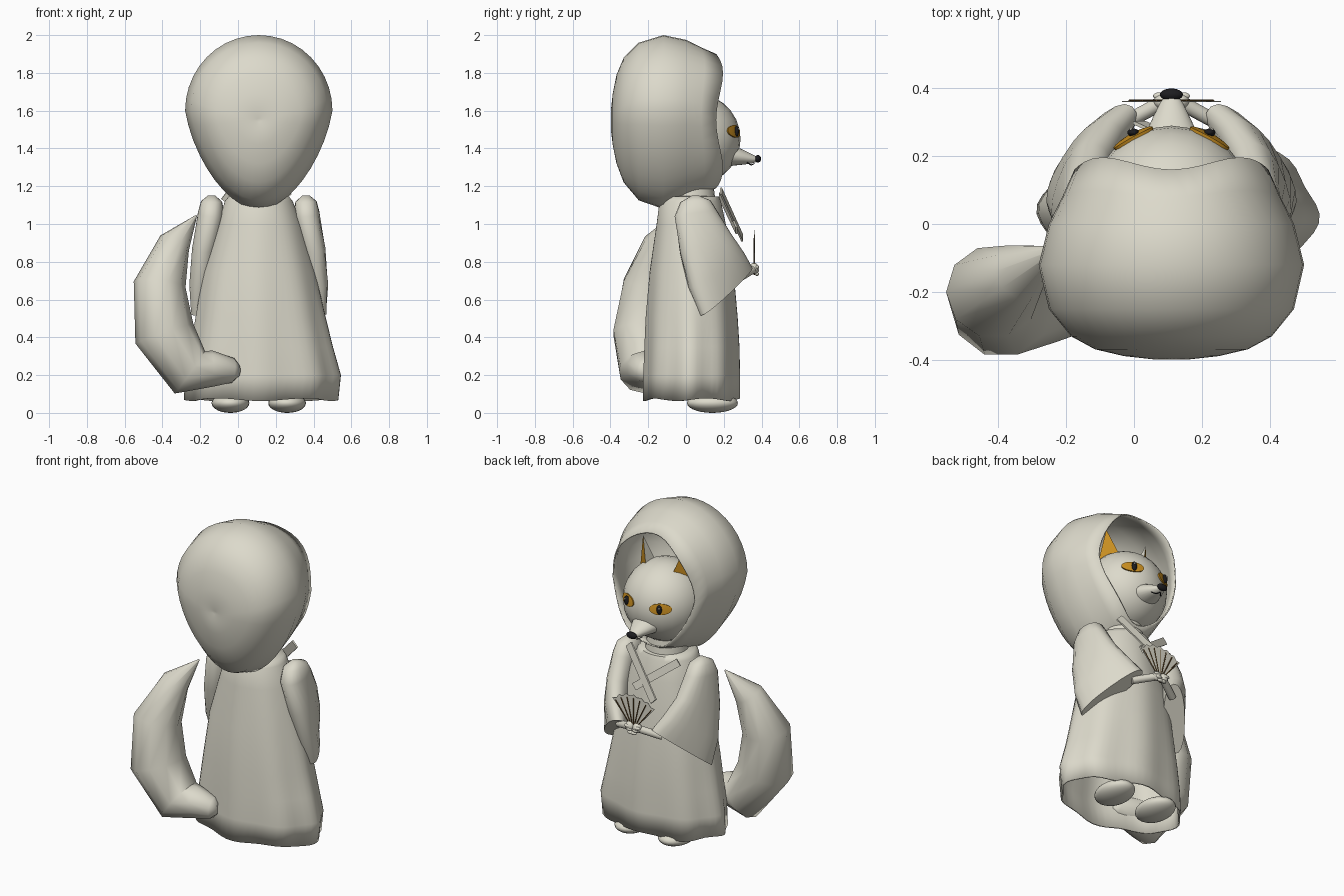
import bpy, bmesh, math
from mathutils import Vector

if "Cube" in bpy.data.objects:
    bpy.data.objects.remove(bpy.data.objects["Cube"])

V = Vector
CX = 0.11                          # centre line of the figure
HEAD, R = V((CX, 0.047, 1.45)), 0.242


def material(name, rgb):
    m = bpy.data.materials.new(name)
    m.use_nodes = True
    m.diffuse_color = (*rgb, 1)
    m.node_tree.nodes["Principled BSDF"].inputs["Base Color"].default_value = (*rgb, 1)
    return m


cream = material("cream", (0.72, 0.70, 0.60))
amber = material("amber", (0.58, 0.27, 0.015))
black = material("black", (0.012, 0.012, 0.014))
brown = material("dark_brown", (0.09, 0.045, 0.01))


def finish(ob, mat, angle=50):
    ob.data.materials.append(mat)
    bpy.ops.object.select_all(action='DESELECT')
    ob.select_set(True)
    bpy.context.view_layer.objects.active = ob
    if angle:
        bpy.ops.object.shade_smooth_by_angle(angle=math.radians(angle))
    return ob


def from_bmesh(name, bm, mat, angle=50):
    bmesh.ops.recalc_face_normals(bm, faces=bm.faces)
    me = bpy.data.meshes.new(name)
    bm.to_mesh(me)
    bm.free()
    ob = bpy.data.objects.new(name, me)
    bpy.context.collection.objects.link(ob)
    return finish(ob, mat, angle)


def loft(name, rings, mat, caps=(True, True), angle=50, thick=0):
    """Skin a list of closed rings of points."""
    bm = bmesh.new()
    rows = [[bm.verts.new(p) for p in ring] for ring in rings]
    for a, b in zip(rows, rows[1:]):
        for i in range(len(a)):
            j = (i + 1) % len(a)
            bm.faces.new((a[i], a[j], b[j], b[i]))
    for cap, row in zip(caps, (rows[0], rows[-1])):
        if cap:
            bm.faces.new(row)
    ob = from_bmesh(name, bm, mat, angle)
    if thick:
        mod = ob.modifiers.new("thickness", 'SOLIDIFY')
        mod.thickness = thick
    return ob


def turns(n):
    return [math.tau * i / n for i in range(n)]


def ellipse(c, u, v, n=24, power=1):
    """Ring of points; a power under 1 squares the ellipse."""
    soft = lambda k: math.copysign(abs(k) ** power, k)
    return [V(c) + V(u) * soft(math.cos(a)) + V(v) * soft(math.sin(a)) for a in turns(n)]


def ball(name, loc, size, mat):
    bpy.ops.mesh.primitive_uv_sphere_add(segments=24, ring_count=14, location=loc)
    ob = bpy.context.object
    ob.name, ob.scale = name, size
    return finish(ob, mat, 80)


def tube(name, points, radius, mat, n=8):
    d = (V(points[-1]) - V(points[0])).normalized()
    u = d.orthogonal().normalized() * radius
    return loft(name, [ellipse(p, u, d.cross(u), n) for p in points], mat)


def strip(name, a, b, width, thick, mat):
    """Flat band from a to b, lying on the chest."""
    d = (V(b) - V(a)).normalized()
    side = d.cross(V((0, 1, 0))).normalized()
    out = side.cross(d) * thick / 2
    side = side * width / 2
    ring = lambda p: [V(p) + side + out, V(p) - side + out, V(p) - side - out, V(p) + side - out]
    return loft(name, [ring(a), ring(b)], mat, angle=0)


# Hood: egg-shaped rings from the back pole to the open, waved rim
hood = [(-.39, .012, 1.56, 1.55, 1.54), (-.398, .05, 1.6, 1.55, 1.5), (-.388, .14, 1.69, 1.56, 1.42),
        (-.368, .225, 1.79, 1.57, 1.32), (-.33, .295, 1.88, 1.58, 1.22), (-.25, .36, 1.96, 1.6, 1.125),
        (-.12, .39, 2.0, 1.6, 1.08), (0, .36, 1.975, 1.6, 1.12), (.09, .32, 1.935, 1.58, 1.15),
        (.178, .285, 1.9, 1.55, 1.19)]
rings = []
for y, rx, top, mid, low in hood:
    ring = []
    for a in turns(40):
        c, s = math.cos(a), math.sin(a)
        x = CX + rx * c * (1 + 0.22 * min(s, 0))
        wave = -0.018 * math.cos(4 * a) * max(0, y / 0.178)
        ring.append((x, y + wave, mid + s * ((top - mid) if s > 0 else (mid - low))))
    rings.append(ring)
loft("hood", rings, cream, caps=(True, False), angle=80, thick=0.008)

# Robe: hollow flared rings with soft folds towards the hem
robe = [(.07, -.275, .52, -.22, .28), (.2, -.27, .535, -.22, .28), (.35, -.245, .495, -.215, .278),
        (.5, -.22, .46, -.21, .27), (.75, -.18, .405, -.19, .25), (1.0, -.105, .335, -.155, .21),
        (1.12, -.07, .29, -.14, .185), (1.145, -.05, .27, -.125, .175), (1.15, .03, .19, -.04, .1)]
rings = []
for z, x0, x1, y0, y1 in robe:
    ring = []
    fold = 0.035 * max(0, 1 - z / 1.1)
    for a in turns(56):
        k = 1 + fold * math.cos(8 * a + 0.5)
        hem = 0.007 * math.sin(5 * a) if z < 0.1 else 0
        ring.append(((x0 + x1) / 2 + (x1 - x0) / 2 * k * math.cos(a),
                     (y0 + y1) / 2 + (y1 - y0) / 2 * k * math.sin(a), z + hem))
    rings.append(ring)
loft("robe", rings, cream, caps=(False, True), angle=60, thick=0.01)

# Neck collar and crossed lapels
loft("neck_collar", [ellipse((CX, .03, z), (r, 0, 0), (0, r, 0)) for z, r in
                     ((1.1, .13), (1.17, .12), (1.25, .11))], cream)
strip("outer_lapel", (.265, .185, 1.175), (.015, .298, .925), .05, .01, cream)
strip("inner_lapel", (-.075, .18, 1.15), (.17, .268, .965), .045, .01, cream)

# Sleeves, hands and feet, mirrored about the centre line.
# Each sleeve ring: front edge, back edge, half thickness
sleeve = [((.25, .07, 1.15), (.25, .03, 1.15), .02), ((.25, .13, 1.125), (.25, -.03, 1.115), .056),
          ((.245, .165, 1.07), (.26, -.06, 1.04), .07), ((.22, .235, .95), (.31, -.03, .85), .074),
          ((.17, .3, .85), (.34, .02, .66), .075), ((.115, .345, .77), (.345, .08, .515), .06)]
for side, label in ((1, "left"), (-1, "right")):
    place = lambda p: V((CX + side * p[0], p[1], p[2]))
    rings = []
    for i, (f, b, t) in enumerate(sleeve):
        f, b = place(f), place(b)
        k, m = min(i + 1, len(sleeve) - 1), max(i - 1, 0)
        mids = [(place(sleeve[q][0]) + place(sleeve[q][1])) / 2 for q in (m, k)]
        normal = (f - b).cross(mids[1] - mids[0]).normalized()
        rings.append(ellipse((f + b) / 2, (f - b) / 2, normal * t, 20, .85))
    loft(label + "_sleeve", rings, cream, angle=55)
    tube(label + "_wrist", [place((.15, .29, .72)), place((.03, .355, .76))], .022, cream, 12)
    ball(label + "_hand", place((.025, .36, .765)), (.028, .024, .03), cream)
    for n in range(3):
        ball(label + "_finger", place((.01 + .012 * n, .376, .735 + .018 * n)), (.02, .011, .01), cream)
    ball(label + "_foot", place((.15, .14, .052)), (.1, .135, .052), cream)

    # Ears turned outwards, with inset coloured front faces
    tip = place((.145, .06, 1.81))
    base = [place((.085, .115, 1.63)), place((.18, .035, 1.61)), place((.08, .01, 1.63))]
    bm = bmesh.new()
    vs = [bm.verts.new(p) for p in [*base, tip]]
    for idx in ((0, 1, 3), (1, 2, 3), (2, 0, 3), (0, 1, 2)):
        bm.faces.new([vs[i] for i in idx])
    bm.faces.ensure_lookup_table()
    bmesh.ops.inset_individual(bm, faces=[bm.faces[0]], thickness=.015)
    bm.faces.ensure_lookup_table()
    bm.faces[0].material_index = 1
    from_bmesh(label + "_ear", bm, cream, 0).data.materials.append(amber)

    # Eyes: thin discs wrapped on the head, with raised pupils
    rings = []
    for k, lift in ((1, -.002), (1, .007), (.66, .007), (.33, .007), (.02, .007)):
        ring = []
        for a in turns(24):
            d = V((side * .11 + k * .056 * math.cos(a), 0, .04 + k * .032 * math.sin(a)))
            d.y = math.sqrt(R * R - d.x ** 2 - d.z ** 2)
            ring.append(HEAD + d.normalized() * (R + lift))
        rings.append(ring)
    loft(label + "_eye", rings, amber, caps=(False, True))
    look = V((side * .108, math.sqrt(R * R - .108 ** 2 - .04 ** 2), .04)).normalized()
    pupil = HEAD + look * (R + .01)
    ball(label + "_pupil", pupil, (.017, .012, .028), black)
    ball(label + "_eye_highlight", pupil + V((.006 * side, .009, .011)), (.005, .005, .006), cream)

# Head, snout, nose and mouth
ball("head", HEAD, (R, R, R), cream)
snout = [(.19, .1, .066, 1.365), (.25, .084, .054, 1.363), (.31, .056, .037, 1.352),
         (.355, .034, .022, 1.344), (.378, .018, .012, 1.343)]
loft("snout", [ellipse((CX, y, z), (rx, 0, 0), (0, 0, rz)) for y, rx, rz, z in snout], cream)
ball("nose", (CX, .38, 1.345), (.034, .018, .02), black)
for s in (1, -1):
    tube("mouth", [(CX, .362, 1.32), (CX + s * .018, .345, 1.312), (CX + s * .036, .325, 1.325)], .003, black, 6)

# Tail: tapered sweep curling up to a point
tail = [(.0, -.2, .225, .035), (-.025, -.21, .225, .065), (-.13, -.22, .235, .095), (-.255, -.215, .215, .138),
        (-.39, -.23, .42, .162), (-.415, -.2, .68, .138), (-.335, -.14, .9, .085), (-.22, -.07, 1.045, .004)]
rings = []
for i, (x, y, z, r) in enumerate(tail):
    a, b = tail[max(i - 1, 0)], tail[min(i + 1, len(tail) - 1)]
    d = (V(b[:3]) - V(a[:3])).normalized()
    u = d.cross(V((0, 1, 0))).normalized()
    rings.append(ellipse((x, y, z), u * r, d.cross(u) * r, 10))
loft("tail", rings, cream, angle=60)

# Folding fan: flat leaf with a zigzag edge and ribs fanned from one pivot
pivot, ribs, spread = V((CX, .362, .745)), 7, math.radians(41)
ray = lambda t, r: pivot + V((math.sin(t) * r, 0, math.cos(t) * r))
bm = bmesh.new()
steps = 2 * (ribs - 1)
pairs = []
for i in range(steps + 1):
    t = spread * (2 * i / steps - 1)
    pairs.append((bm.verts.new(ray(t, .03)), bm.verts.new(ray(t, .21 if i % 2 else .222))))
for (a, b), (c, d) in zip(pairs, pairs[1:]):
    bm.faces.new((a, b, d, c))
leaf = from_bmesh("fan_leaf", bm, cream, 0)
leaf.modifiers.new("thickness", 'SOLIDIFY').thickness = .003
for i in range(ribs):
    t = spread * .93 * (2 * i / (ribs - 1) - 1)
    tube("fan_rib", [ray(t, -.015), ray(t, .2)], .0034, brown, 6)
